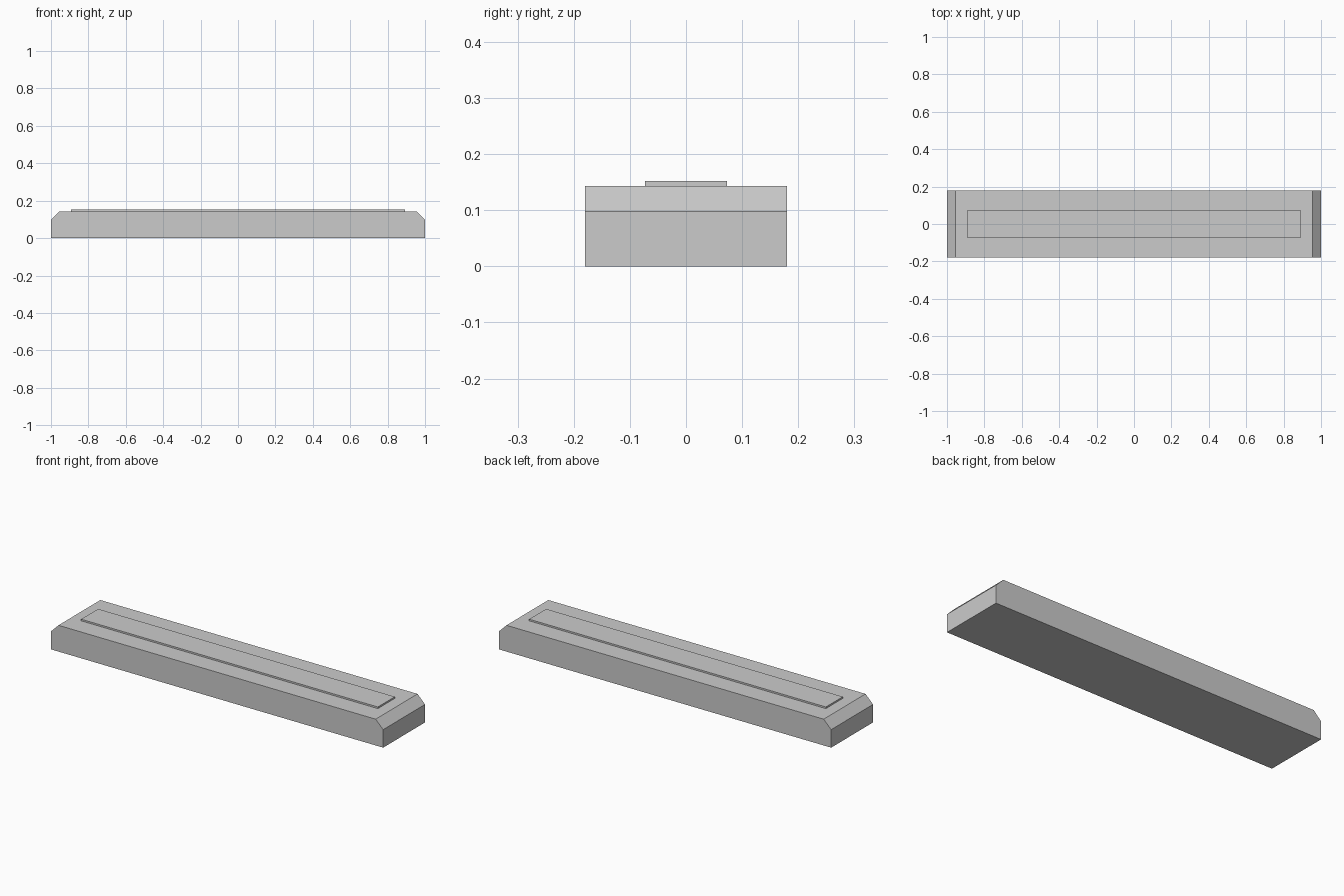
import bpy, bmesh

if "Cube" in bpy.data.objects:
    bpy.data.objects.remove(bpy.data.objects["Cube"])


def prism(name, profile, half_y):
    """Extrude an XZ outline symmetrically along Y."""
    bm = bmesh.new()
    face = bm.faces.new([bm.verts.new((x, -half_y, z)) for x, z in profile])
    ext = bmesh.ops.extrude_face_region(bm, geom=[face])
    verts = [g for g in ext["geom"] if isinstance(g, bmesh.types.BMVert)]
    bmesh.ops.translate(bm, verts=verts, vec=(0, 2 * half_y, 0))
    bmesh.ops.recalc_face_normals(bm, faces=bm.faces)
    mesh = bpy.data.meshes.new(name)
    bm.to_mesh(mesh)
    bm.free()
    obj = bpy.data.objects.new(name, mesh)
    bpy.context.collection.objects.link(obj)
    return obj


def mirrored(half):
    """Complete a right-hand outline with its left-hand mirror image."""
    return half + [(-x, z) for x, z in reversed(half)]


# Main bar with chamfered top ends
prism("bar_body", mirrored([(1.0, 0.0), (1.0, 0.098), (0.955, 0.143)]), 0.18)

# Thin raised strip on top, sunk slightly into the bar
prism("top_strip", mirrored([(0.893, 0.138), (0.893, 0.152)]), 0.073)
